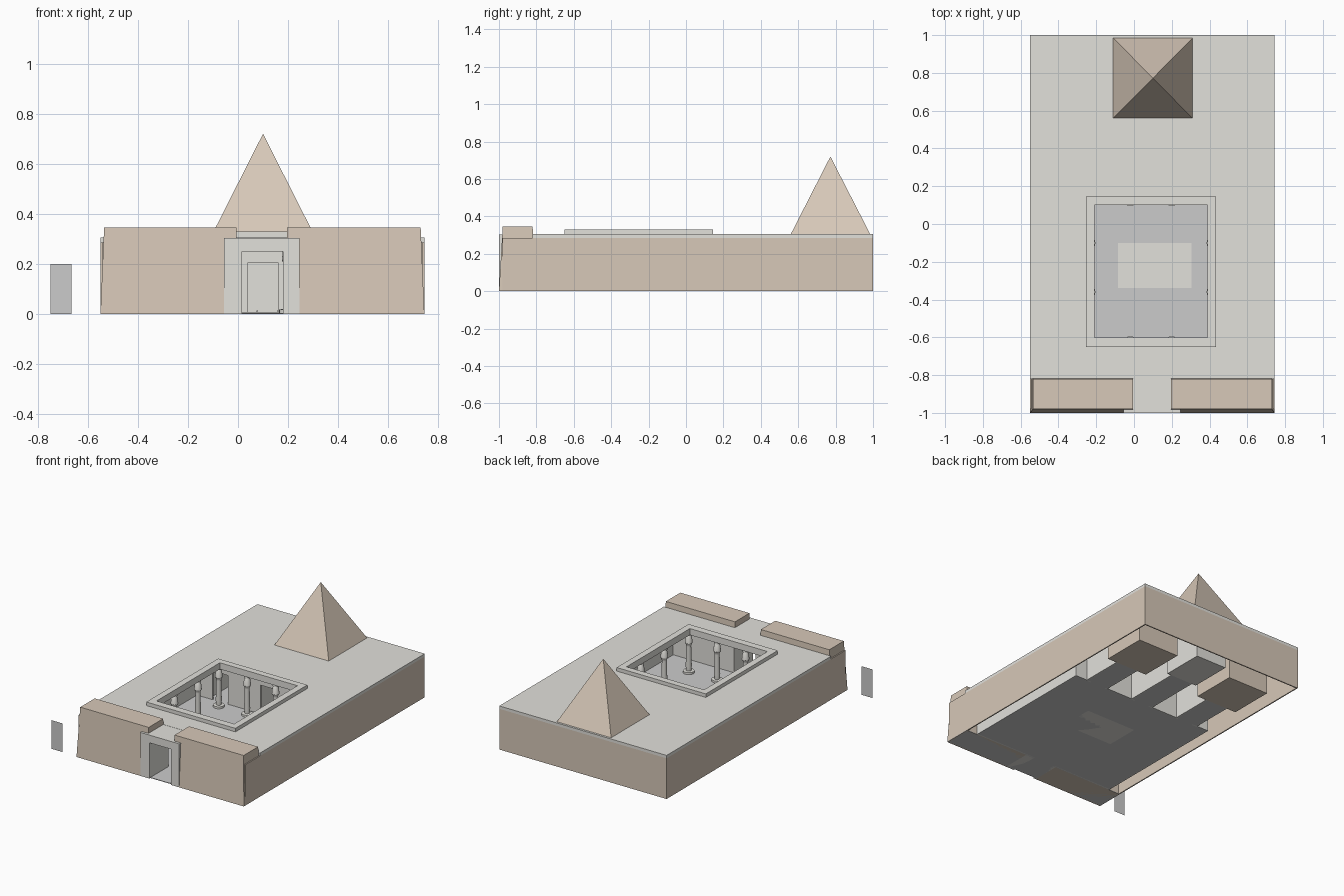
import bpy, bmesh, math

if "Cube" in bpy.data.objects:
    bpy.data.objects.remove(bpy.data.objects["Cube"])


def material(name, c):
    m = bpy.data.materials.new(name)
    m.diffuse_color = (*c, 1)
    m.use_nodes = True
    m.node_tree.nodes["Principled BSDF"].inputs["Base Color"].default_value = m.diffuse_color
    return m


TAN = material("mud_brick", (0.68, 0.58, 0.48))
STONE = material("limestone", (0.76, 0.75, 0.71))
GREY = material("pale_grey", (0.66, 0.66, 0.66))
CX = 0.10  # axis of the building


def finish(name, bm, mat):
    bmesh.ops.recalc_face_normals(bm, faces=bm.faces)
    me = bpy.data.meshes.new(name)
    bm.to_mesh(me)
    bm.free()
    me.materials.append(mat)
    ob = bpy.data.objects.new(name, me)
    bpy.context.collection.objects.link(ob)
    return ob


def add_box(bm, x0, x1, y0, y1, z0, z1):
    vs = bmesh.ops.create_cube(bm, size=1)["verts"]
    for v in vs:
        v.co = (x1 if v.co.x > 0 else x0, y1 if v.co.y > 0 else y0, z1 if v.co.z > 0 else z0)
    return vs


def boxes(name, mat, *items):
    bm = bmesh.new()
    for it in items:
        add_box(bm, *it)
    return finish(name, bm, mat)


def ring(name, mat, outer, inner, z0, z1):
    """Flat rectangular slab with a rectangular hole; rects are x0, x1, y0, y1."""
    bm = bmesh.new()
    loops = []
    for r in (outer, inner):
        for z in (z0, z1):
            loops.append([bm.verts.new((x, y, z)) for x, y in
                          ((r[0], r[2]), (r[1], r[2]), (r[1], r[3]), (r[0], r[3]))])
    ob, ot, ib, it = loops
    for a, b in ((ob, ot), (ot, it), (it, ib), (ib, ob)):
        for i in range(4):
            j = (i + 1) % 4
            bm.faces.new((a[i], a[j], b[j], b[i]))
    return finish(name, bm, mat)


# outer enclosure walls
T = 0.008
X0, X1 = -0.55, 0.745
boxes("outer_walls", TAN,
      (X0, X0 + T, -0.98, 1, 0, 0.285), (X1 - T, X1, -0.98, 1, 0, 0.285),
      (X0 + T, X1 - T, 1 - T, 1, 0, 0.285))

# roof slab around the open court, and its raised kerb
OPEN = (-0.21, 0.39, -0.60, 0.10)
ring("roof", STONE, (X0, X1, -0.82, 1), OPEN, 0.285, 0.305)
ring("court_kerb", STONE, (-0.255, 0.435, -0.65, 0.145), OPEN, 0.305, 0.33)

# entrance pylons, battered on front, back and outer side
for name, bx0, bx1, tx0, tx1 in (("pylon_left", X0, -0.005, -0.535, -0.005),
                                 ("pylon_right", 0.195, X1, 0.195, 0.73)):
    bm = bmesh.new()
    vs = add_box(bm, bx0, bx1, -1, -0.80, 0, 0.345)
    for v in vs:
        if v.co.z > 0.1:
            v.co.x = tx0 if v.co.x == min(w.co.x for w in vs) else tx1
            v.co.y = -0.98 if v.co.y < -0.9 else -0.82
    finish(name, bm, TAN)

# stone gate between the pylons
boxes("gate", STONE,
      (-0.055, 0.015, -1, -0.80, 0, 0.25), (0.18, 0.245, -1, -0.80, 0, 0.25),
      (-0.055, 0.245, -1, -0.80, 0.25, 0.304))

# floors of court, passages and gate
IX0, IX1, BY = -0.46, 0.66, 0.20
boxes("court_floor", GREY, (IX0, IX1, -0.80, BY, 0, 0.004),
      (X0, X1, -0.99, -0.80, 0, 0.004))

# inner court walls, with three doorways at the back
doors = [(CX + s * 0.37 - 0.06, CX + s * 0.37 + 0.06) for s in (-1, 0, 1)]
walls = [(IX0, IX0 + T, -0.80, BY, 0, 0.285), (IX1 - T, IX1, -0.80, BY, 0, 0.285),
         (IX0, 0.015, -0.80, -0.79, 0, 0.285), (0.18, IX1, -0.80, -0.79, 0, 0.285)]
edge = IX0
for a, b in doors:
    walls += [(edge, a, BY - T, BY, 0, 0.285), (a, b, BY - T, BY, 0.205, 0.285)]
    edge = b
walls.append((edge, IX1, BY - T, BY, 0, 0.285))
boxes("court_walls", STONE, *walls)

# passages behind the doorways, and the chapels they lead to
for label, s, end, depth, mat in (("left", -1, 0.50, 0.32, TAN), ("middle", 0, 0.60, 0.30, STONE),
                                  ("right", 1, 0.50, 0.32, TAN)):
    c = CX + s * 0.38
    boxes("passage_floor_" + label, GREY, (c - 0.08, c + 0.08, BY, end, 0, 0.004))
    boxes("passage_walls_" + label, STONE,
          (c - 0.08 - T, c - 0.08, BY, end, 0, 0.285), (c + 0.08, c + 0.08 + T, BY, end, 0, 0.285))
    w = 0.16 if s else 0.12
    boxes("chapel_floor_" + label, mat, (c - w, c + w, end, end + depth, 0, 0.004))
    boxes("chapel_walls_" + label, mat,
          (c - w, c - w + T, end, end + depth, 0.004, 0.285),
          (c + w - T, c + w, end, end + depth, 0.004, 0.285),
          (c - w, c + w, end + depth - T, end + depth, 0.004, 0.285),
          (c - w, c - 0.08, end, end + T, 0.004, 0.285),
          (c + 0.08, c + w, end, end + T, 0.004, 0.285))

# low slab in the court with four thin ridges
boxes("court_slab", STONE, (-0.085, 0.305, -0.34, -0.10, 0, 0.008))
boxes("slab_ridges", STONE,
      *[(x - 0.003, x + 0.003, -0.31, -0.14, 0.008, 0.014) for x in (-0.005, 0.077, 0.159, 0.241)])

# bud columns around the court, turned from a profile
PROFILE = [(0, 0.004), (0.036, 0.004), (0.036, 0.018), (0.017, 0.020), (0.020, 0.05), (0.016, 0.19),
           (0.017, 0.20), (0.025, 0.215), (0.021, 0.25), (0.014, 0.268), (0.02, 0.268), (0.02, 0.285)]
bm = bmesh.new()
verts = [bm.verts.new((r, 0, z)) for r, z in PROFILE]
edges = [bm.edges.new(p) for p in zip(verts, verts[1:])]
bmesh.ops.spin(bm, geom=verts + edges, cent=(0, 0, 0), axis=(0, 0, 1), angle=math.tau, steps=16)
bmesh.ops.remove_doubles(bm, verts=bm.verts, dist=1e-5)
col = finish("column", bm, STONE)
bpy.context.view_layer.objects.active = col
col.select_set(True)
bpy.ops.object.shade_smooth_by_angle()
spots = [(x, y) for x in (-0.24, -0.02, 0.20, 0.42) for y in (-0.63, -0.36, -0.10, 0.13)
         if x in (-0.24, 0.42) or y in (-0.63, 0.13)]
for i, (x, y) in enumerate(spots):
    ob = col if i == 0 else col.copy()
    if i:
        bpy.context.collection.objects.link(ob)
    ob.location = (x, y, 0)

# pyramid on the roof
bm = bmesh.new()
base = [bm.verts.new((x, y, 0.305)) for x, y in ((-0.11, 0.56), (0.31, 0.56), (0.31, 0.985), (-0.11, 0.985))]
apex = bm.verts.new((CX, 0.772, 0.72))
bm.faces.new(base)
for i in range(4):
    bm.faces.new((base[i], base[(i + 1) % 4], apex))
finish("pyramid", bm, TAN)

# free-standing thin panel beside the entrance
bm = bmesh.new()
bm.faces.new([bm.verts.new((x, -0.99, z)) for x, z in ((-0.75, 0), (-0.665, 0), (-0.665, 0.2), (-0.75, 0.2))])
finish("side_panel", bm, GREY)
